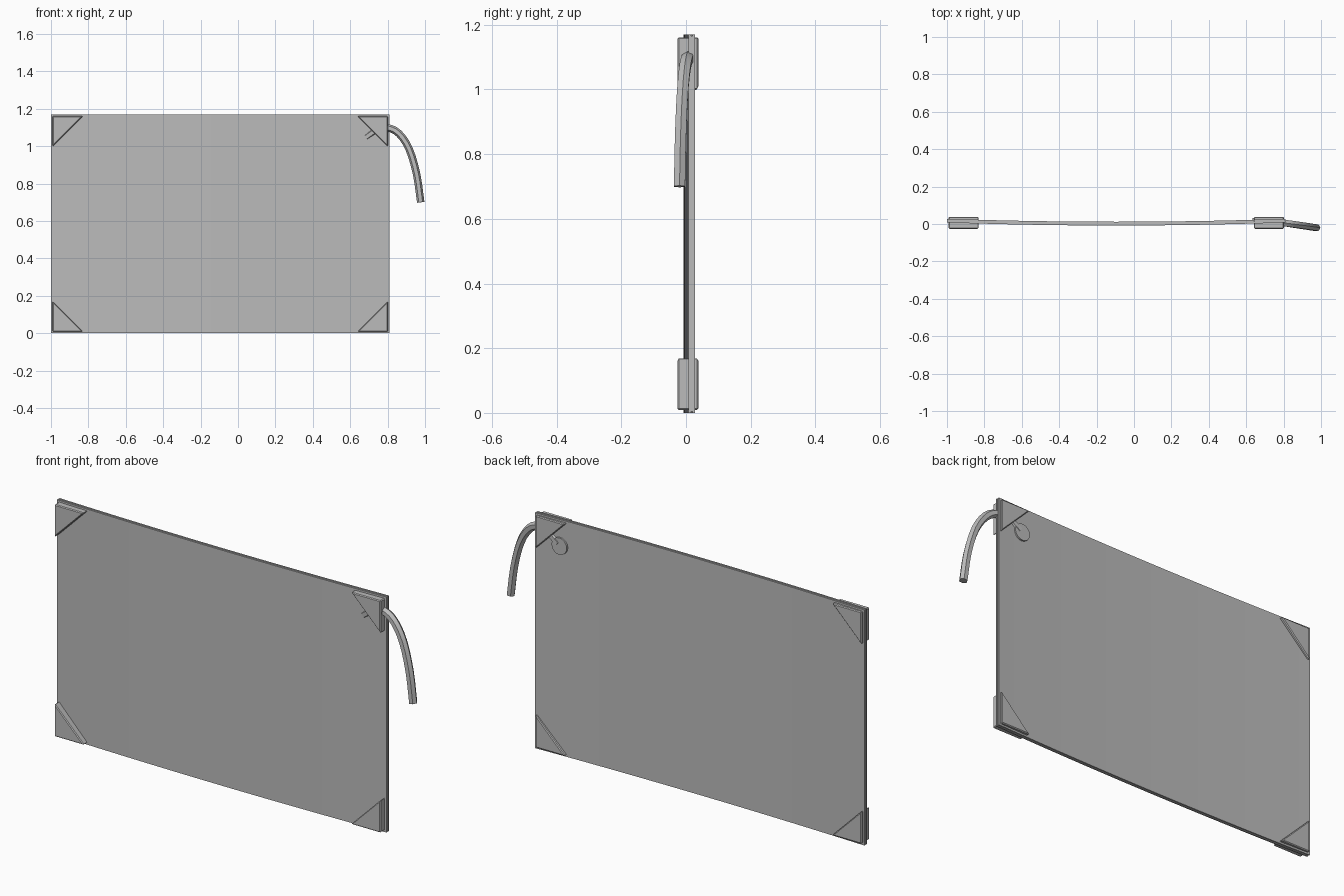
import bpy, bmesh, math
from mathutils import Vector

if "Cube" in bpy.data.objects:
    bpy.data.objects.remove(bpy.data.objects["Cube"])

grey = bpy.data.materials.new("mid_grey")
grey.diffuse_color = (0.5, 0.5, 0.5, 1)
grey.use_nodes = True
grey.node_tree.nodes["Principled BSDF"].inputs["Base Color"].default_value = grey.diffuse_color

X0, X1, H = -1.0, 0.81, 1.17      # panel extents
MID, HALF = (X0 + X1) / 2, (X1 - X0) / 2


def sag(x):
    """Depth of the gently bowed panel front at x."""
    return -0.008 + 0.016 * ((x - MID) / HALF) ** 2


def finish(name, bm, smooth=True):
    bmesh.ops.recalc_face_normals(bm, faces=bm.faces)
    me = bpy.data.meshes.new(name)
    bm.to_mesh(me)
    bm.free()
    ob = bpy.data.objects.new(name, me)
    bpy.context.collection.objects.link(ob)
    me.materials.append(grey)
    if smooth:
        bpy.ops.object.select_all(action='DESELECT')
        ob.select_set(True)
        bpy.context.view_layer.objects.active = ob
        bpy.ops.object.shade_smooth_by_angle(angle=math.radians(30))
    return ob


def extrude_outline(bm, pts, vec):
    face = bm.faces.new([bm.verts.new(p) for p in pts])
    res = bmesh.ops.extrude_face_region(bm, geom=[face])
    verts = [g for g in res["geom"] if isinstance(g, bmesh.types.BMVert)]
    bmesh.ops.translate(bm, verts=verts, vec=vec)


# Bowed sheets: two outer sheets with a slightly recessed core
def sheet(name, y0, y1, inset, segs=14):
    bm = bmesh.new()
    xs = [X0 + inset + (X1 - X0 - 2 * inset) * i / segs for i in range(segs + 1)]
    outline = [(x, sag(x) + y0, inset) for x in xs]
    outline += [(x, sag(x) + y1, inset) for x in reversed(xs)]
    extrude_outline(bm, outline, (0, 0, H - 2 * inset))
    finish(name, bm)


sheet("front_sheet", 0.0, 0.008, 0.0)
sheet("panel_core", 0.008, 0.012, 0.004)
sheet("back_sheet", 0.012, 0.020, 0.0)

# Triangular corner holders with softened edges
LEG, GAP = 0.162, 0.009
for side, cx, sx in (("left", X0 + GAP, 1), ("right", X1 - GAP, -1)):
    for level, cz, sz in (("lower", GAP, 1), ("upper", H - GAP, -1)):
        bm = bmesh.new()
        pts = [(cx, -0.026, cz), (cx + sx * LEG, -0.026, cz), (cx, -0.026, cz + sz * LEG)]
        extrude_outline(bm, pts, (0, 0.064, 0))
        bmesh.ops.bevel(bm, geom=bm.edges[:], offset=0.004, segments=1, affect='EDGES')
        finish(f"{level}_{side}_corner", bm)

# Hanging cord: six-sided tube swept along a smooth path
path = [(0.685, 0.018, 1.048), (0.74, 0.013, 1.085), (0.80, 0.006, 1.098),
        (0.86, -0.003, 1.068), (0.915, -0.011, 0.985), (0.955, -0.017, 0.85),
        (0.977, -0.02, 0.70)]


def smooth_path(p, steps=3):
    """Catmull-Rom interpolation of the path points."""
    p = [Vector(v) for v in p]
    q = [2 * p[0] - p[1]] + p + [2 * p[-1] - p[-2]]
    out = []
    for a, b, c, d in zip(q, q[1:], q[2:], q[3:]):
        for k in range(steps):
            t = k / steps
            out.append(0.5 * (2 * b + (c - a) * t + (2 * a - 5 * b + 4 * c - d) * t * t
                              + (3 * b - a - 3 * c + d) * t ** 3))
    return out + [p[-1]]


bm = bmesh.new()
pts, rings, SIDES = smooth_path(path), [], 6
for i, p in enumerate(pts):
    tan = (pts[min(i + 1, len(pts) - 1)] - pts[max(i - 1, 0)]).normalized()
    u = tan.cross(Vector((0, 1, 0))).normalized()
    v = tan.cross(u)
    rings.append([bm.verts.new(p + 0.02 * (math.cos(a) * u + math.sin(a) * v))
                  for a in (2 * math.pi * k / SIDES for k in range(SIDES))])
for r0, r1 in zip(rings, rings[1:]):
    for k in range(SIDES):
        n = (k + 1) % SIDES
        bm.faces.new((r0[k], r0[n], r1[n], r1[k]))
bm.faces.new(rings[0])
bm.faces.new(rings[-1])
finish("cord", bm)

# Round stopper on the back where the cord ends
bpy.ops.mesh.primitive_cylinder_add(vertices=16, radius=0.042, depth=0.012,
                                    location=(0.675, 0.026, 1.04),
                                    rotation=(math.pi / 2, 0, 0))
stopper = bpy.context.object
stopper.name = "cord_stopper"
stopper.data.materials.append(grey)
bpy.ops.object.shade_smooth_by_angle(angle=math.radians(30))
